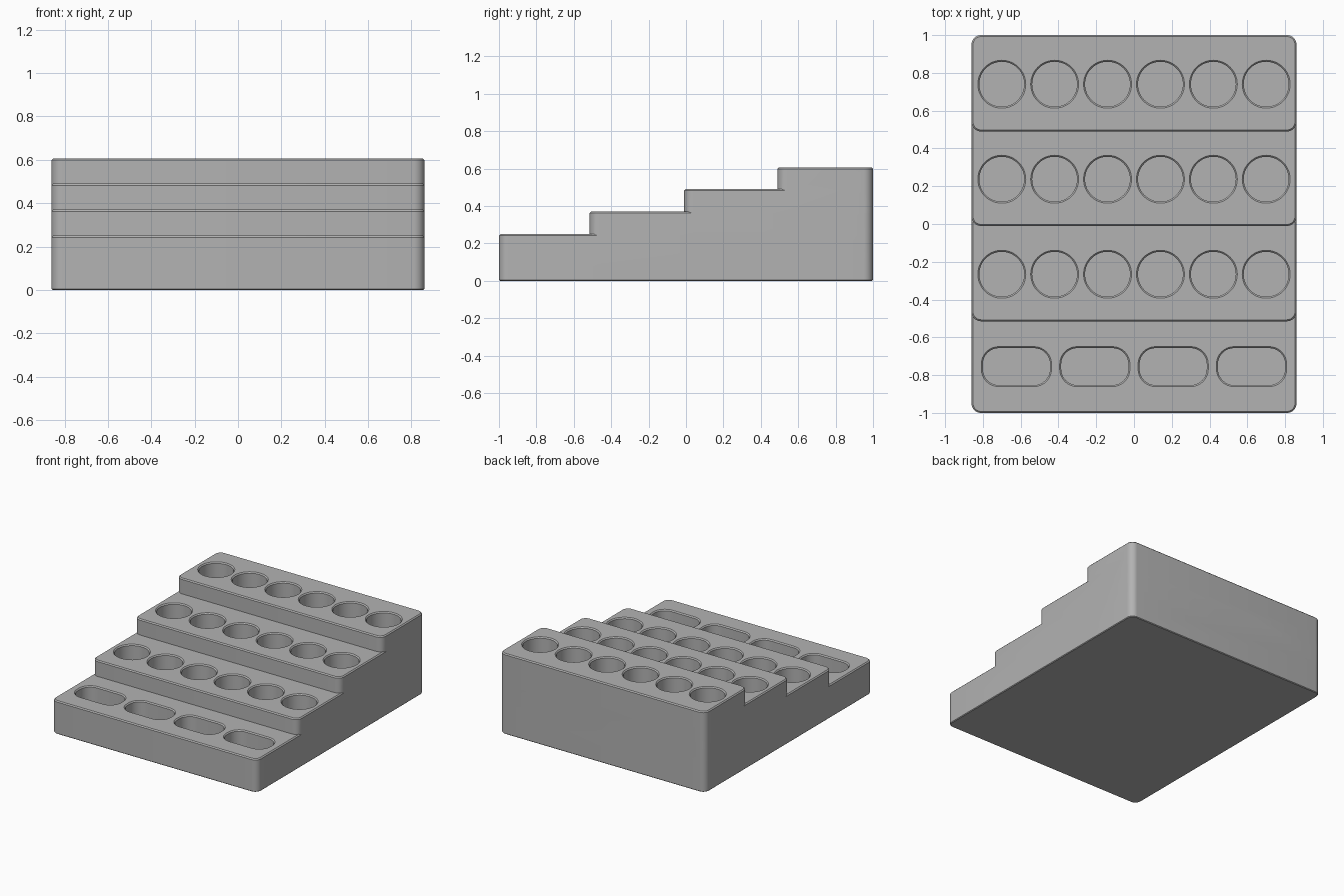
import bpy, bmesh, math

if "Cube" in bpy.data.objects:
    bpy.data.objects.remove(bpy.data.objects["Cube"])

BEVEL = 0.008
WIDTH = 1.72
DEPTH = 0.19          # pocket depth
TIERS = [(-1.0, 0.25), (-0.515, 0.37), (-0.01, 0.49), (0.49, 0.607)]  # front y, top z

grey = bpy.data.materials.new("grey plastic")
grey.diffuse_color = (0.45, 0.45, 0.45, 1)
grey.use_nodes = True
grey.node_tree.nodes["Principled BSDF"].inputs["Base Color"].default_value = grey.diffuse_color


def outline(cx, cy, w, d, r, seg):
    """Counter-clockwise rounded rectangle; a full circle when r = w/2 = d/2."""
    pts = []
    for k, (sx, sy) in enumerate([(1, 1), (-1, 1), (-1, -1), (1, -1)]):
        for i in range(seg + 1):
            a = math.pi / 2 * (k + i / seg)
            pts.append((cx + sx * (w / 2 - r) + r * math.cos(a),
                        cy + sy * (d / 2 - r) + r * math.sin(a)))
    return pts


def loft(bm, cx, cy, w, d, r, seg, levels):
    """Closed solid through (outline offset, height) levels, bottom to top."""
    start = len(bm.verts)
    rings = [[bm.verts.new((x, y, z)) for x, y in
              outline(cx, cy, w + 2 * o, d + 2 * o, r + o, seg)] for o, z in levels]
    bm.faces.new(rings[0][::-1])
    bm.faces.new(rings[-1])
    n = len(rings[0])
    for lo, hi in zip(rings, rings[1:]):
        for i in range(n):
            j = (i + 1) % n
            bm.faces.new((lo[i], lo[j], hi[j], hi[i]))
    bm.verts.ensure_lookup_table()
    bmesh.ops.remove_doubles(bm, verts=bm.verts[start:], dist=1e-5)


def make_object(name, bm):
    mesh = bpy.data.meshes.new(name)
    bm.to_mesh(mesh)
    bm.free()
    mesh.materials.append(grey)
    ob = bpy.data.objects.new(name, mesh)
    bpy.context.collection.objects.link(ob)
    return ob


def boolean(target, tool, operation):
    mod = target.modifiers.new(operation.lower(), 'BOOLEAN')
    mod.operation = operation
    mod.solver = 'EXACT'
    mod.object = tool
    bpy.context.view_layer.objects.active = target
    bpy.ops.object.modifier_apply(modifier=mod.name)
    bpy.data.objects.remove(tool)


# Stepped body: rounded blocks that share the back wall
rack = None
for front, top in TIERS:
    bm = bmesh.new()
    loft(bm, 0, (front + 1) / 2, WIDTH, 1 - front, 0.05, 8,
         [(-0.005, 0), (0, 0.005), (0, top - BEVEL), (-BEVEL, top)])
    block = make_object("stepped_rack", bm)
    if rack is None:
        rack = block
    else:
        boolean(rack, block, 'UNION')


def pocket_levels(top):
    return [(0, top - DEPTH), (0, top - BEVEL), (2 * BEVEL, top + BEVEL)]


# Pockets with chamfered rims
bm = bmesh.new()
for x in (-0.6225, -0.2075, 0.2075, 0.6225):          # front tray slots
    loft(bm, x, -0.755, 0.356, 0.196, 0.085, 8, pocket_levels(TIERS[0][1]))
for y, (front, top) in zip((-0.266, 0.237, 0.74), TIERS[1:]):
    for i in range(6):                                # round holes
        loft(bm, (i - 2.5) * 0.28, y, 0.238, 0.238, 0.119, 12, pocket_levels(top))
cutter = make_object("pocket_cutter", bm)
cutter.hide_render = True
boolean(rack, cutter, 'DIFFERENCE')

# Smooth the rounded corners and hole walls, keep edges crisp
bpy.ops.object.select_all(action='DESELECT')
rack.select_set(True)
bpy.context.view_layer.objects.active = rack
bpy.ops.object.shade_smooth_by_angle(angle=math.radians(30))
